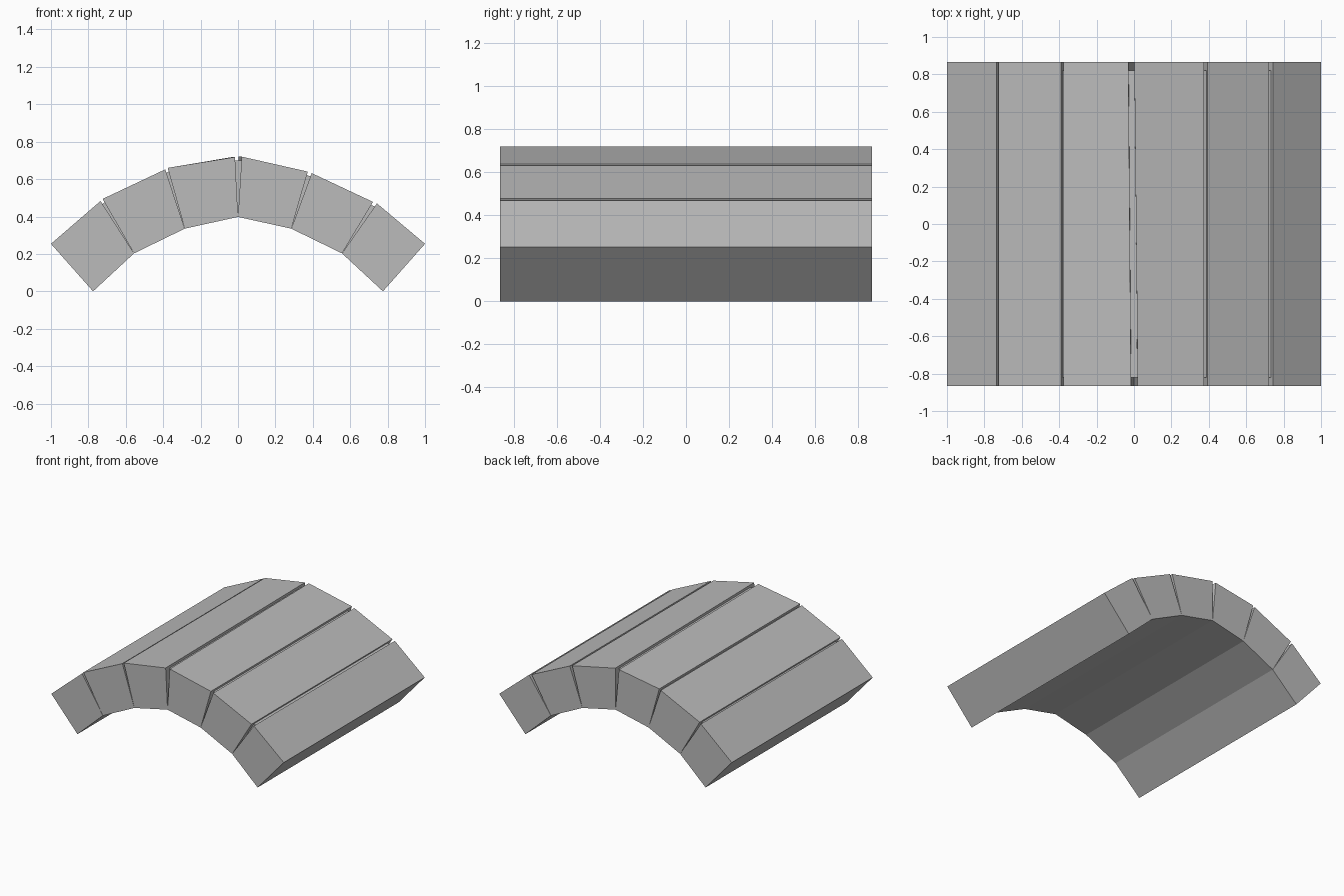
import bpy
import bmesh

cube = bpy.data.objects.get("Cube")
if cube:
    bpy.data.objects.remove(cube, do_unlink=True)

HALF = 0.866   # half length of the vault
INSET = 0.045  # joint filler set back from both ends

stone = bpy.data.materials.new("stone_grey")
stone.use_nodes = True
grey = (0.5, 0.5, 0.5, 1)
stone.diffuse_color = grey
stone.node_tree.nodes["Principled BSDF"].inputs["Base Color"].default_value = grey


def prism(name, front, back, half):
    """Closed prism between a front and a back (x, z) outline."""
    bm = bmesh.new()
    a = [bm.verts.new((x, -half, z)) for x, z in front]
    b = [bm.verts.new((x, half, z)) for x, z in back]
    bm.faces.new(a)
    bm.faces.new(b[::-1])
    for i in range(len(a)):
        j = (i + 1) % len(a)
        bm.faces.new((a[i], b[i], b[j], a[j]))
    bmesh.ops.recalc_face_normals(bm, faces=bm.faces)
    mesh = bpy.data.meshes.new(name)
    bm.to_mesh(mesh)
    bm.free()
    mesh.materials.append(stone)
    obj = bpy.data.objects.new(name, mesh)
    bpy.context.collection.objects.link(obj)


# Inner corners, and the outer edge of each block
inner = [(-0.775, 0), (-0.556, 0.203), (-0.285, 0.335), (0, 0.398),
         (0.285, 0.335), (0.556, 0.203), (0.775, 0)]
outer = [((-1, 0.254), (-0.735, 0.483)), ((-0.724, 0.494), (-0.389, 0.652)),
         ((-0.376, 0.66), (-0.016, 0.718)), ((0.02, 0.72), (0.373, 0.64)),
         ((0.394, 0.632), (0.722, 0.478)), ((0.743, 0.47), (1, 0.254))]
# Small sideways drift of the crown joint towards the back
drift = {2: (0, -0.014), 3: (-0.018, 0)}

# Wedge blocks
for i, (left, right) in enumerate(outer):
    dl, dr = drift.get(i, (0, 0))
    front = [inner[i], inner[i + 1], right, left]
    back = [inner[i], inner[i + 1], (right[0] + dr, right[1]), (left[0] + dl, left[1])]
    prism(f"arch_block_{i + 1}", front, back, HALF)

# Recessed fillers in the tapering joints
for i in range(1, 6):
    base = inner[i]
    tops = []
    for x, z in (outer[i - 1][1], outer[i][0]):
        tops.append((base[0] + (x - base[0]) * 0.94, base[1] + (z - base[1]) * 0.94))
    front = [base, tops[1], tops[0]]
    shift = -0.015 if i == 3 else 0
    back = [base] + [(x + shift, z) for x, z in front[1:]]
    prism(f"joint_filler_{i}", front, back, HALF - INSET)
